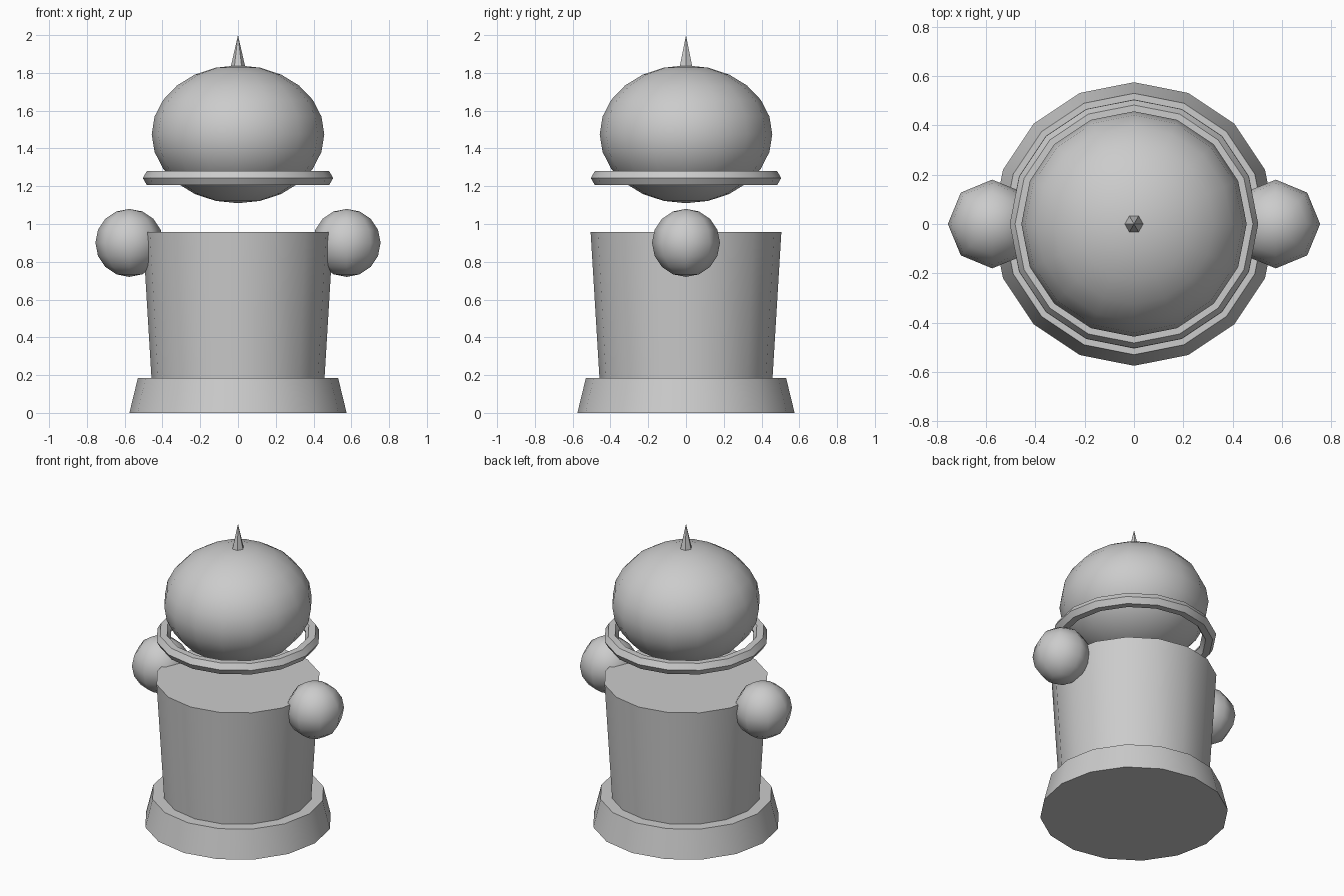
import bpy
import math

if "Cube" in bpy.data.objects:
    bpy.data.objects.remove(bpy.data.objects["Cube"])


def finish(name):
    """Name the new part and smooth it, keeping the hard rims sharp."""
    obj = bpy.context.object
    obj.name = name
    obj.data.name = name
    bpy.ops.object.transform_apply(location=False, rotation=True, scale=True)
    bpy.ops.object.shade_smooth_by_angle(angle=math.radians(50))
    return obj


def tapered(name, sides, r_low, r_high, z_low, z_high):
    bpy.ops.mesh.primitive_cone_add(
        vertices=sides, radius1=r_low, radius2=r_high, depth=z_high - z_low,
        location=(0, 0, (z_low + z_high) / 2), rotation=(0, 0, math.pi / 2))
    return finish(name)


def ball(name, segments, rings, location, size):
    bpy.ops.mesh.primitive_uv_sphere_add(
        segments=segments, ring_count=rings, radius=1, location=location)
    bpy.context.object.scale = size
    return finish(name)


# Plinth and flared body
tapered("base", 16, 0.575, 0.53, 0.0, 0.185)
tapered("body", 16, 0.457, 0.505, 0.165, 0.957)

# Hands on either side
for side, label in ((-1, "left"), (1, "right")):
    ball(label + "_hand", 8, 8, (side * 0.575, 0, 0.9), (0.18, 0.18, 0.18))

# Floating head and the hoop around it
ball("head", 16, 12, (0, 0, 1.475), (0.457, 0.457, 0.365))
bpy.ops.mesh.primitive_torus_add(
    major_segments=16, minor_segments=6, major_radius=0.461,
    minor_radius=0.043, location=(0, 0, 1.243))
hoop = finish("collar_ring")
hoop.data.shade_smooth()

# Spike on top
tapered("spike", 6, 0.04, 0.0, 1.825, 2.0).data.shade_smooth()
